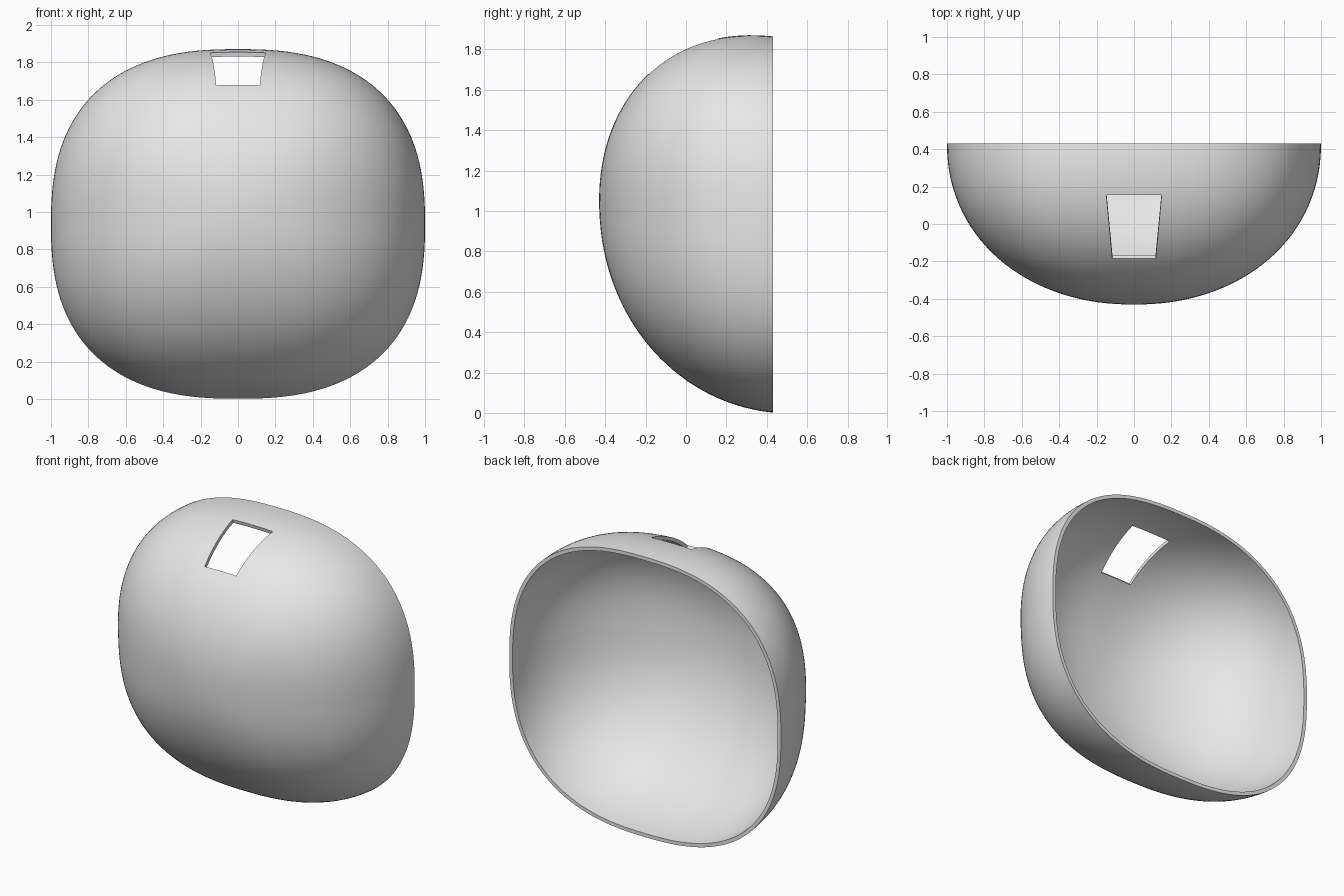
import bpy
import bmesh
from math import sin, cos
from mathutils import Vector

old = bpy.data.objects.get("Cube")
if old:
    bpy.data.objects.remove(old, do_unlink=True)

# Overall proportions
HALF = Vector((1.0, 0.86, 0.937))
CENTRE = Vector((0, 0.43, 0.933))
LEAN = -0.055          # stretches the form towards its upper front
SQUARE, ROUND = 2.5, 2.1
WALL = 0.024

# Window edges: back and front, with half widths
Y_BACK, Y_FRONT = 0.155, -0.185
W_BACK, W_FRONT = 0.148, 0.116
TAPER = (W_BACK - W_FRONT) / (Y_BACK - Y_FRONT)


def shell_point(p):
    """Push a cube point onto a rounded-square solid, then lean it."""
    d = p.normalized()
    ring = (abs(d.x) ** SQUARE + abs(d.z) ** SQUARE) ** (ROUND / SQUARE)
    d /= (ring + abs(d.y) ** ROUND) ** (1 / ROUND)
    y = d.y * cos(LEAN) + d.z * sin(LEAN)
    z = d.y * sin(LEAN) + d.z * cos(LEAN)
    return Vector((d.x * HALF.x, y * HALF.y, z * HALF.z)) + CENTRE


def half_width(y):
    return W_FRONT + TAPER * (y - Y_FRONT)


# Rounded body
bm = bmesh.new()
bmesh.ops.create_cube(bm, size=2)
bmesh.ops.subdivide_edges(bm, edges=bm.edges[:], cuts=43, use_grid_fill=True)
for v in bm.verts:
    v.co = shell_point(v.co)

# Open back
bmesh.ops.bisect_plane(bm, geom=bm.verts[:] + bm.edges[:] + bm.faces[:],
                       plane_co=CENTRE, plane_no=(0, 1, 0), clear_outer=True)

# Tapered window in the upper front
planes = [((0, Y_BACK, 0), (0, 1, 0)), ((0, Y_FRONT, 0), (0, 1, 0))]
planes += [((s * W_FRONT, Y_FRONT, 0), (s, -TAPER, 0)) for s in (-1, 1)]
for co, no in planes:
    faces = [f for f in bm.faces
             if f.calc_center_median().z > 1.5 and abs(f.calc_center_median().x) < 0.3]
    edges = {e for f in faces for e in f.edges}
    verts = {v for f in faces for v in f.verts}
    bmesh.ops.bisect_plane(bm, geom=list(verts) + list(edges) + faces,
                           dist=1e-5, plane_co=co, plane_no=no)
hole = []
for f in bm.faces:
    c = f.calc_center_median()
    if c.z > 1.5 and Y_FRONT < c.y < Y_BACK and abs(c.x) < half_width(c.y):
        hole.append(f)
bmesh.ops.delete(bm, geom=hole, context='FACES')
bmesh.ops.recalc_face_normals(bm, faces=bm.faces[:])

# Keep normals pointing outwards on the open bowl
front = min(bm.faces, key=lambda f: f.calc_center_median().y)
if front.normal.y > 0:
    bmesh.ops.reverse_faces(bm, faces=bm.faces[:])

mesh = bpy.data.meshes.new("shell")
bm.to_mesh(mesh)
bm.free()
shell = bpy.data.objects.new("shell", mesh)
bpy.context.collection.objects.link(shell)

# Wall thickness
solid = shell.modifiers.new("wall", 'SOLIDIFY')
solid.thickness = WALL
solid.offset = -1
bpy.context.view_layer.objects.active = shell
shell.select_set(True)
bpy.ops.object.modifier_apply(modifier=solid.name)

# Flatten the rim
for v in mesh.vertices:
    if v.co.y > CENTRE.y - 0.006:
        v.co.y = CENTRE.y

# Plain grey
grey = bpy.data.materials.new("light_grey")
grey.use_nodes = True
colour = (0.8, 0.8, 0.8, 1)
grey.diffuse_color = colour
grey.node_tree.nodes["Principled BSDF"].inputs["Base Color"].default_value = colour
mesh.materials.append(grey)
bpy.ops.object.shade_smooth_by_angle()
